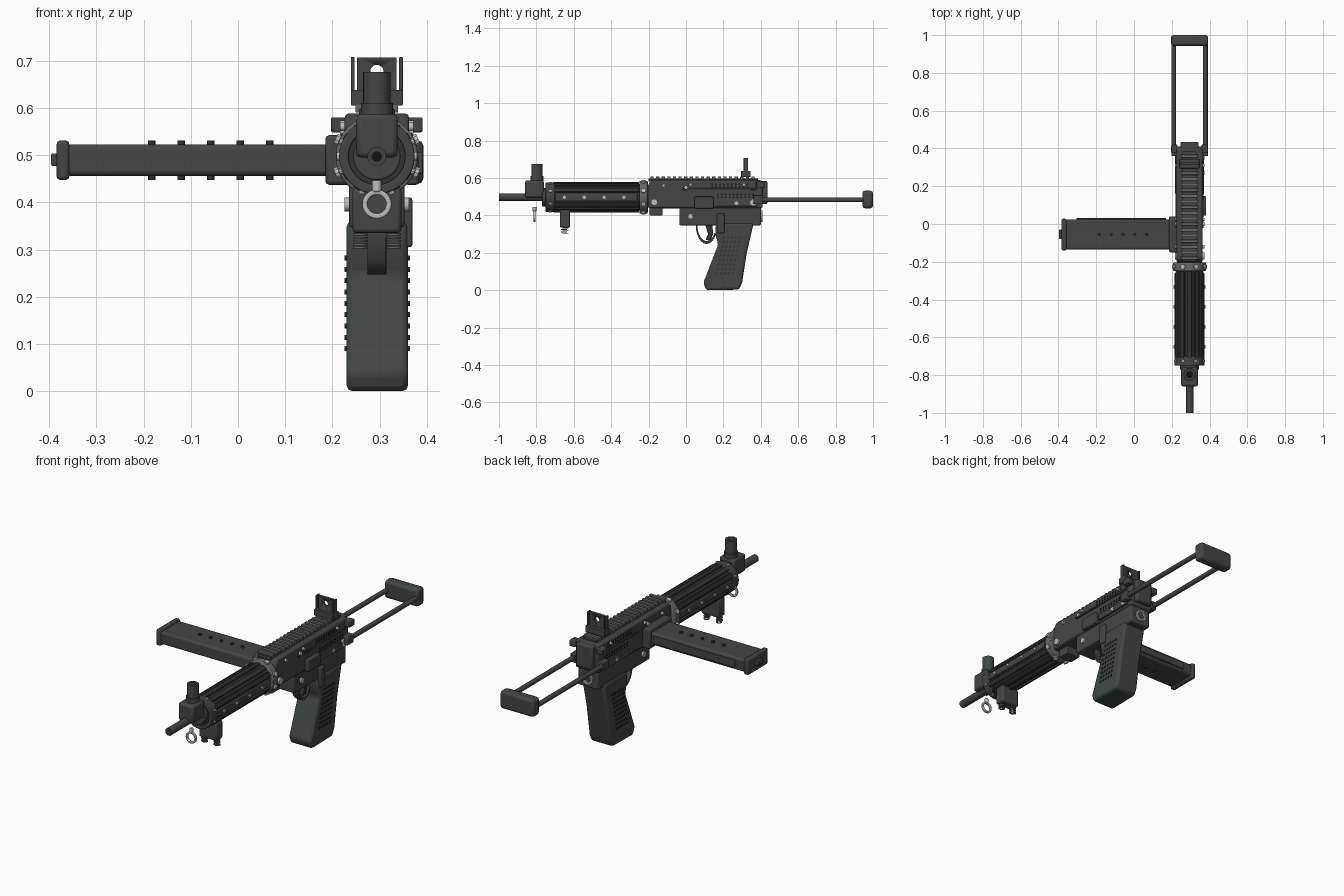
import bpy, bmesh, math
from mathutils import Vector, Matrix

cube = bpy.data.objects.get("Cube")
if cube:
    bpy.data.objects.remove(cube, do_unlink=True)

CX = 0.294   # centre line of the body
CZ = 0.497   # barrel axis height
X, Y, Z = Vector((1, 0, 0)), Vector((0, 1, 0)), Vector((0, 0, 1))
SIDES = (-1, 1)


def material(name, rgb):
    m = bpy.data.materials.new(name)
    m.use_nodes = True
    m.diffuse_color = (*rgb, 1)
    m.node_tree.nodes["Principled BSDF"].inputs["Base Color"].default_value = (*rgb, 1)
    return m


BODY = material("dark gunmetal", (0.052, 0.063, 0.062))
DARK = material("charcoal", (0.028, 0.033, 0.033))
STEEL = material("grey steel", (0.13, 0.14, 0.14))
BRIGHT = material("bright steel", (0.5, 0.51, 0.5))
BLACK = material("black", (0.006, 0.007, 0.007))


def frame(centre, axis):
    return Matrix.Translation(centre) @ Z.rotation_difference(axis).to_matrix().to_4x4()


def box(bm, x, y, z, rot=None):
    size = Vector((x[1] - x[0], y[1] - y[0], z[1] - z[0]))
    mid = Matrix.Translation((sum(x) / 2, sum(y) / 2, sum(z) / 2))
    bmesh.ops.create_cube(bm, size=1, matrix=(rot or Matrix()) @ mid @ Matrix.Diagonal((*size, 1)))


def cyl(bm, centre, axis, r, depth, n=16, r2=None):
    bmesh.ops.create_cone(bm, cap_ends=True, segments=n, radius1=r, radius2=r if r2 is None else r2,
                          depth=depth, matrix=frame(centre, axis))


def tube(bm, centre, axis, r, inner, depth, n=24):
    m = frame(centre, axis)
    loops = []
    for rad, h in ((r, -.5), (r, .5), (inner, .5), (inner, -.5)):
        loops.append([bm.verts.new(m @ Vector((rad * math.cos(a), rad * math.sin(a), h * depth)))
                      for a in (math.tau * i / n for i in range(n))])
    for k in range(4):
        a, b = loops[k], loops[(k + 1) % 4]
        for i in range(n):
            j = (i + 1) % n
            bm.faces.new((a[i], a[j], b[j], b[i]))


def prism(bm, yz, x):
    face = bm.faces.new([bm.verts.new((x[0], y, z)) for y, z in yz])
    out = bmesh.ops.extrude_face_region(bm, geom=[face])["geom"]
    bmesh.ops.translate(bm, vec=(x[1] - x[0], 0, 0),
                        verts=[g for g in out if isinstance(g, bmesh.types.BMVert)])


def part(name, mat, build, bevel=0, smooth=True):
    bm = bmesh.new()
    build(bm)
    bmesh.ops.recalc_face_normals(bm, faces=bm.faces)
    me = bpy.data.meshes.new(name)
    bm.to_mesh(me)
    bm.free()
    me.materials.append(mat)
    ob = bpy.data.objects.new(name, me)
    bpy.context.collection.objects.link(ob)
    bpy.ops.object.select_all(action='DESELECT')
    ob.select_set(True)
    bpy.context.view_layer.objects.active = ob
    if smooth:
        bpy.ops.object.shade_smooth_by_angle(angle=math.radians(35))
    if bevel:
        mod = ob.modifiers.new("edge bevel", 'BEVEL')
        mod.width, mod.segments, mod.limit_method = bevel, 2, 'ANGLE'
    return ob


def block(name, mat, x, y, z, bevel=0.004):
    return part(name, mat, lambda bm: box(bm, x, y, z), bevel)


def span(d):
    return (CX - d, CX + d)


def about_axis(angle):
    return Matrix.Translation((CX, 0, CZ)) @ Matrix.Rotation(angle, 4, 'Y')


def radial(angle, r, y):
    d = Vector((math.sin(angle), 0, math.cos(angle)))
    return Vector((CX, y, CZ)) + d * r, d


# Barrel and front sight
part("barrel", BODY, lambda bm: tube(bm, (CX, -0.86, CZ), Y, 0.02, 0.01, 0.28))
part("bore", BLACK, lambda bm: cyl(bm, (CX, -0.9, CZ), Y, 0.0105, 0.1))
block("front_sight_base", BODY, (0.25, 0.338), (-0.86, -0.76), (0.495, 0.587), 0.01)
part("front_sight_tube", BODY, lambda bm: (tube(bm, (CX, -0.797, 0.632), Z, 0.029, 0.017, 0.088),
                                           tube(bm, (CX, -0.797, 0.595), Z, 0.034, 0.02, 0.03)))
part("front_sight_post", BLACK, lambda bm: cyl(bm, (CX, -0.797, 0.62), Z, 0.018, 0.06))


# Hanging ring below the front sight
def ring(bm):
    tube(bm, (CX, -0.81, 0.396), Y, 0.031, 0.02, 0.012)
    cyl(bm, (CX, -0.81, 0.434), Z, 0.01, 0.024)


part("hanging_ring", BRIGHT, ring, 0.003)


# Ribbed handguard
def ribs(bm):
    for i in range(12):
        if i % 6 != 3:
            box(bm, (-0.012, 0.012), (-0.71, -0.25), (0.06, 0.081), about_axis(math.tau * i / 12))


def ring_bolts(bm, y, r, size, count):
    for i in range(count):
        c, d = radial(math.tau * (i + 0.5) / count, r, y)
        cyl(bm, c, d, size, 0.014, 10)


part("handguard_core", DARK, lambda bm: cyl(bm, (CX, -0.48, CZ), Y, 0.072, 0.52, 24))
part("handguard_ribs", DARK, ribs, 0.003)
part("handguard_front_ring", BODY, lambda bm: tube(bm, (CX, -0.725, CZ), Y, 0.08, 0.06, 0.05, 32), 0.003)
part("handguard_front_disc", BODY, lambda bm: cyl(bm, (CX, -0.755, CZ), Y, 0.05, 0.03, 32), 0.003)
part("handguard_front_bolts", BRIGHT, lambda bm: ring_bolts(bm, -0.725, 0.079, 0.007, 8))
part("collar", STEEL, lambda bm: cyl(bm, (CX, -0.227, CZ), Y, 0.087, 0.045, 32), 0.005)
part("collar_bolts", BRIGHT, lambda bm: ring_bolts(bm, -0.227, 0.088, 0.013, 8))


def side_strips(bm):
    for s in SIDES:
        x = CX + s * 0.072
        box(bm, (x - 0.007, x + 0.007), (-0.7, -0.26), (CZ - 0.018, CZ + 0.018))


def side_studs(bm):
    for s in SIDES:
        for i in range(4):
            cyl(bm, (CX + s * 0.081, -0.65 + i * 0.106, CZ), X, 0.009, 0.008, 12)


part("handguard_side_strips", BODY, side_strips, 0.003)
part("handguard_studs", BRIGHT, side_studs)


# Mount with springs below the handguard
def springs(bm):
    for s in SIDES:
        for i in range(5):
            tube(bm, (CX + s * 0.036, -0.648 + 0.004 * (-1) ** i, 0.332 - i * 0.007), Z, 0.015, 0.009, 0.004, 12)


block("lower_mount", BODY, span(0.052), (-0.675, -0.62), (0.335, 0.43), 0.008)
part("mount_springs", STEEL, springs)

# Receiver
part("receiver", BODY, lambda bm: prism(
    bm, [(-0.205, 0.44), (-0.205, 0.56), (-0.185, 0.588), (0.4, 0.588), (0.41, 0.575), (0.41, 0.44)],
    span(0.068)), 0.014)
block("receiver_rear_cap", BODY, span(0.048), (0.39, 0.435), (0.46, 0.585), 0.008)
block("lower_receiver", BODY, span(0.059), (-0.035, 0.4), (0.347, 0.46), 0.006)
block("front_catch", BODY, span(0.04), (-0.195, -0.125), (0.4, 0.45))
part("rear_ring", BRIGHT, lambda bm: tube(bm, (CX, 0.404, 0.395), Y, 0.03, 0.021, 0.012))
block("selector_plate", BODY, (CX + 0.06, CX + 0.088), (0.045, 0.147), (0.437, 0.5), 0.005)
block("release_lever", BODY, (0.345, 0.369), (0.165, 0.205), (0.305, 0.41), 0.005)


def side_rails(bm):
    for s in SIDES:
        x = CX + s * 0.069
        box(bm, (x - 0.006, x + 0.006), (-0.02, 0.38), (0.536, 0.546))
        box(bm, (x - 0.008, x + 0.008), (0.16, 0.38), (0.448, 0.48))


part("receiver_side_rails", BODY, side_rails, 0.002)


def vents(bm):
    for s in SIDES:
        for row in range(2):
            for i in range(10):
                y = 0.14 + i * 0.021
                cyl(bm, (CX + s * 0.068, y, 0.553 + row * 0.014), X, 0.005, 0.004, 6)
                cyl(bm, (CX + s * 0.068, y + 0.03, 0.498 + row * 0.014), X, 0.005, 0.004, 6)


part("vent_holes", BLACK, vents)


def screws(bm):
    for s in SIDES:
        for y, z, r in ((-0.17, 0.47, 0.018), (0.36, 0.47, 0.018), (0.024, 0.395, 0.015), (-0.12, 0.56, 0.009),
                        (0, 0.55, 0.01), (0.025, 0.565, 0.008), (0.31, 0.565, 0.008), (0.27, 0.465, 0.01)):
            cyl(bm, (CX + s * (0.061 if z < 0.44 else 0.071), y, z), X, r, 0.014, 14)


part("receiver_screws", BRIGHT, screws)


# Top rail
def rail_teeth(bm):
    for i in range(19):
        y = -0.19 + i * 0.03
        box(bm, span(0.045), (y, y + 0.017), (0.59, 0.608))


block("rail_base", BODY, span(0.038), (-0.2, 0.385), (0.58, 0.597), 0.002)
part("rail_teeth", STEEL, rail_teeth, 0.002)

# Rear sight with peep hole
plate = block("rear_sight_plate", BODY, span(0.042), (0.312, 0.326), (0.61, 0.707), 0)
cutter = part("sight_cutter", BODY, lambda bm: cyl(bm, (CX, 0.32, 0.677), Y, 0.014, 0.1, 20))
cutter.hide_render = True
hole = plate.modifiers.new("peep hole", 'BOOLEAN')
hole.object, hole.operation = cutter, 'DIFFERENCE'
bpy.context.view_layer.objects.active = plate
bpy.ops.object.modifier_apply(modifier=hole.name)
bpy.data.objects.remove(cutter, do_unlink=True)


def sight_frame(bm):
    box(bm, span(0.055), (0.295, 0.345), (0.605, 0.638))
    for s in SIDES:
        x = CX + s * 0.051
        box(bm, (x - 0.004, x + 0.004), (0.308, 0.332), (0.62, 0.708))


part("rear_sight_frame", BODY, sight_frame, 0.002)

# Grip
part("grip", BODY, lambda bm: prism(
    bm, [(0.16, 0.36), (0.157, 0.3), (0.172, 0.245), (0.093, 0.04), (0.108, 0), (0.283, 0.003),
         (0.3, 0.04), (0.325, 0.2), (0.362, 0.36)], (0.23, 0.36)), 0.012)


def grip_bumps(bm):
    for s in SIDES:
        for row in range(9):
            for i in range(5):
                z = 0.09 + row * 0.024
                cyl(bm, (0.295 + s * 0.066, 0.165 + i * 0.021 + (z - 0.09) * 0.2, z), X, 0.006, 0.006, 6)


part("grip_bumps", DARK, grip_bumps)


# Trigger and its guard
def guard(bm):
    pts = [Vector((0, 0.11 - 0.058 * math.cos(a), 0.35 - 0.103 * math.sin(a)))
           for a in (math.pi * i / 12 for i in range(11))]
    inner = [p + (Vector((0, 0.11, 0.35)) - p) * 0.15 for p in pts]
    prism(bm, [(p.y, p.z) for p in pts + inner[::-1]], span(0.02))


part("trigger_guard", BODY, guard, 0.002)
part("trigger", DARK, lambda bm: prism(
    bm, [(0.1, 0.36), (0.14, 0.36), (0.145, 0.3), (0.13, 0.265), (0.105, 0.27), (0.118, 0.3)], span(0.012)), 0.003)

# Side magazine
block("magazine", BODY, (-0.365, 0.24), (-0.135, 0.024), (0.456, 0.522), 0.01)
block("magazine_spine", BODY, (-0.305, 0.17), (0.015, 0.032), (0.47, 0.508), 0.003)
block("magazine_cap", BODY, (-0.384, -0.357), (-0.14, 0.028), (0.447, 0.531), 0.008)
block("magazine_nub", BODY, (-0.396, -0.38), (-0.08, -0.03), (0.477, 0.503), 0.003)
block("magazine_well", BODY, (0.185, 0.24), (-0.15, 0.04), (0.437, 0.542), 0.008)


def pegs(bm):
    for i in range(5):
        cyl(bm, (-0.183 + i * 0.0625, -0.055, 0.489), Z, 0.008, 0.083, 12)


part("magazine_pegs", DARK, pegs)


# Folding wire stock
def stock_rods(bm):
    for s in SIDES:
        cyl(bm, (CX + s * 0.084, 0.66, 0.483), Y, 0.0125, 0.58)


def stock_clamps(bm):
    for s in SIDES:
        x = CX + s * 0.08
        box(bm, (x - 0.017, x + 0.017), (0.375, 0.42), (0.548, 0.58))
        box(bm, (x - 0.016, x + 0.018), (0.36, 0.41), (0.46, 0.506))


part("stock_rods", BODY, stock_rods)
part("stock_clamps", BODY, stock_clamps, 0.004)
block("butt_plate", BODY, span(0.099), (0.943, 1.0), (0.438, 0.532), 0.014)
